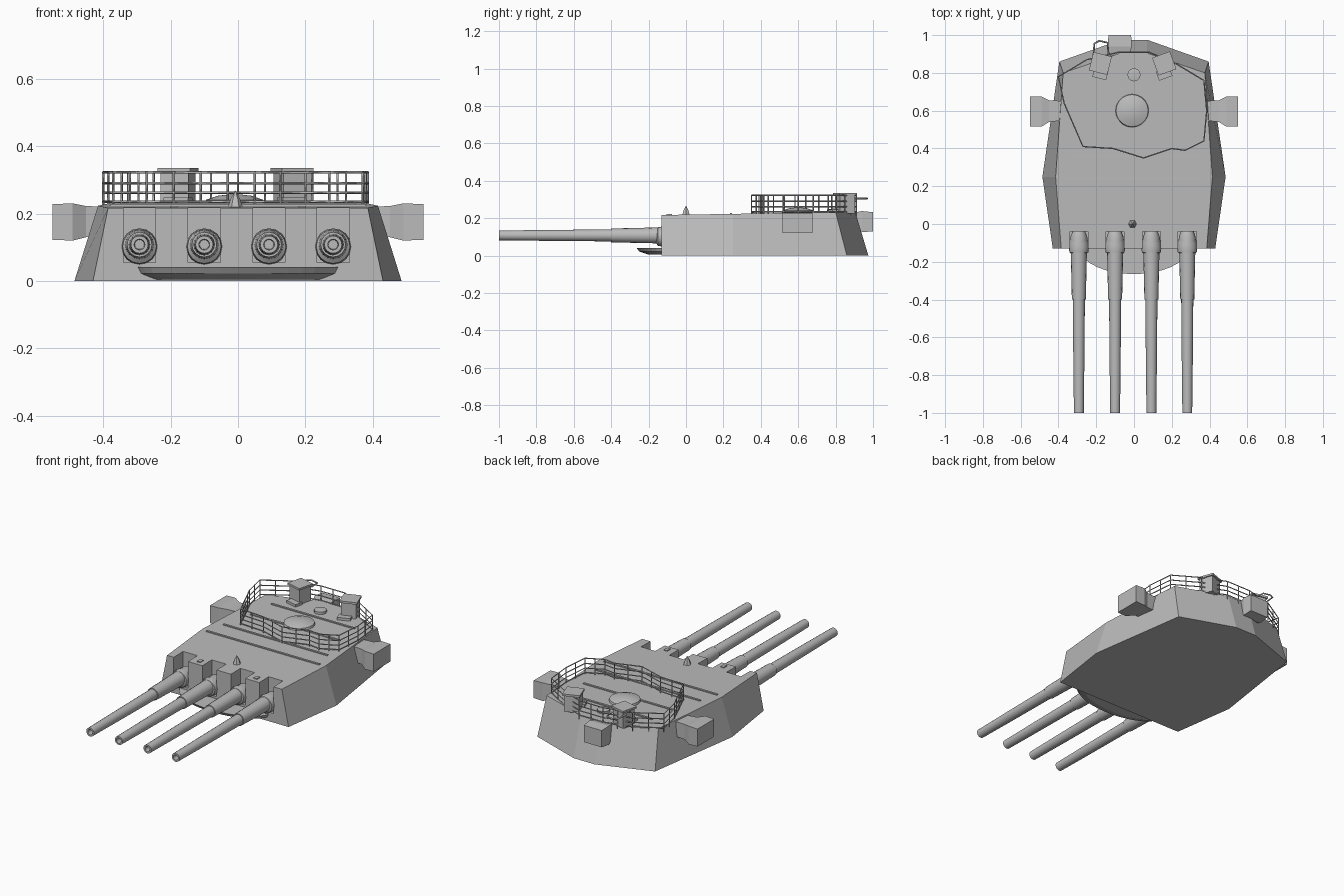
import bpy, bmesh
from math import pi, cos, sin, radians
from mathutils import Vector, Matrix

cube = bpy.data.objects.get("Cube")
if cube:
    bpy.data.objects.remove(cube, do_unlink=True)

grey = bpy.data.materials.new("naval grey")
grey.use_nodes = True
COLOUR = (0.5, 0.5, 0.5, 1)
grey.diffuse_color = COLOUR
grey.node_tree.nodes["Principled BSDF"].inputs["Base Color"].default_value = COLOUR


def finish(name, bm, smooth=False):
    bmesh.ops.recalc_face_normals(bm, faces=bm.faces)
    mesh = bpy.data.meshes.new(name)
    bm.to_mesh(mesh)
    bm.free()
    mesh.materials.append(grey)
    ob = bpy.data.objects.new(name, mesh)
    bpy.context.collection.objects.link(ob)
    if smooth:
        bpy.ops.object.select_all(action='DESELECT')
        ob.select_set(True)
        bpy.context.view_layer.objects.active = ob
        bpy.ops.object.shade_smooth_by_angle(angle=radians(40))
    return ob


def loft(name, *loops):
    """Closed solid through loops of equal length."""
    bm = bmesh.new()
    rings = [[bm.verts.new(p) for p in loop] for loop in loops]
    n = len(rings[0])
    for a, b in zip(rings, rings[1:]):
        for i in range(n):
            j = (i + 1) % n
            bm.faces.new((a[i], a[j], b[j], b[i]))
    bm.faces.new(rings[0])
    bm.faces.new(rings[-1])
    return finish(name, bm)


def box(name, centre, size, turn=0):
    bm = bmesh.new()
    m = Matrix.Translation(centre) @ Matrix.Rotation(turn, 4, 'Z') @ Matrix.Diagonal((*size, 1))
    bmesh.ops.create_cube(bm, size=1, matrix=m)
    return finish(name, bm)


def lathe(name, profile, centre, axis='Z', sides=20):
    """Spin (radius, position) points round the z or y axis."""
    bm = bmesh.new()
    verts = [bm.verts.new((r, 0, h) if axis == 'Z' else (r, h, 0)) for r, h in profile]
    edges = [bm.edges.new(p) for p in zip(verts, verts[1:])]
    bmesh.ops.spin(bm, geom=verts + edges, cent=(0, 0, 0),
                   axis=(0, 0, 1) if axis == 'Z' else (0, 1, 0), angle=2 * pi, steps=sides)
    bmesh.ops.remove_doubles(bm, verts=bm.verts, dist=0.0005)
    bmesh.ops.translate(bm, verts=bm.verts, vec=centre)
    return finish(name, bm, True)


def pipe(name, points, radius=0.004, closed=False):
    curve = bpy.data.curves.new(name, 'CURVE')
    curve.dimensions = '3D'
    curve.bevel_depth = radius
    curve.bevel_resolution = 0
    curve.use_fill_caps = True
    spline = curve.splines.new('POLY')
    spline.points.add(len(points) - 1)
    for sp, p in zip(spline.points, points):
        sp.co = (*p, 1)
    spline.use_cyclic_u = closed
    curve.materials.append(grey)
    ob = bpy.data.objects.new(name, curve)
    bpy.context.collection.objects.link(ob)


def roof_z(y):
    return 0.217 + 0.016 * (y + 0.13)


def both_sides(half):
    return half + [(-x, y) for x, y in reversed(half)]


# Armoured gunhouse with sloping walls
base = both_sides([(0.43, -0.13), (0.485, 0.25), (0.395, 0.86), (0.07, 0.975)])
roof = both_sides([(0.385, -0.13), (0.415, 0.25), (0.375, 0.8), (0.07, 0.905)])
house = loft("gunhouse", [(x, y, 0) for x, y in base],
             [(x, y, roof_z(y)) for x, y in roof])

# Gun ports cut open through the front and roof
GUNS = (-0.292, -0.1, 0.092, 0.282)
GUN_Z = 0.108
for i, x in enumerate(GUNS):
    cutter = box("gun_port_cutter", (x, -0.13, 0.2), (0.096, 0.18, 0.29))
    cutter.hide_render = True
    cutter.hide_set(True)
    cut = house.modifiers.new("gun port", 'BOOLEAN')
    cut.operation = 'DIFFERENCE'
    cut.object = cutter

# Bake the cuts and drop the cutters
mesh = bpy.data.meshes.new_from_object(house.evaluated_get(bpy.context.evaluated_depsgraph_get()))
house.modifiers.clear()
house.data = mesh
for ob in [o for o in bpy.data.objects if o.name.startswith("gun_port_cutter")]:
    bpy.data.objects.remove(ob, do_unlink=True)

# Guns: hollow tapered barrels with rounded roots and a collar
for x in GUNS:
    lathe("gun_barrel", [(0, -0.95), (0.014, -0.95), (0.016, -1), (0.026, -1), (0.029, -0.75),
                         (0.032, -0.4), (0.037, -0.4), (0.043, -0.13), (0.045, -0.07),
                         (0.034, -0.04), (0, -0.025)], (x, 0, GUN_Z), 'Y', 16)
    lathe("gun_collar", [(0.036, -0.16), (0.05, -0.15), (0.054, -0.12), (0.046, -0.08)],
          (x, 0, GUN_Z - 0.006), 'Y', 16)

# Rounded apron plate below the guns
arc = [(cos(a), -sin(a)) for a in (pi * i / 18 for i in range(19))]
loft("front_apron", *[[(c * w, -0.11 + s * d, z) for c, s in arc]
                      for w, d, z in ((0.25, 0.09, 0.005), (0.29, 0.14, 0.022), (0.3, 0.155, 0.042))])

# Rangefinder arms flaring outward on each side
for side in (1, -1):
    loft("rangefinder_arm", *[[(side * x, y0, z0), (side * x, y1, z0), (side * x, y1, z1), (side * x, y0, z1)]
                              for x, y0, y1, z0, z1 in ((0.36, 0.55, 0.65, 0.13, 0.22),
                                                        (0.45, 0.54, 0.655, 0.13, 0.222),
                                                        (0.49, 0.515, 0.675, 0.12, 0.23),
                                                        (0.55, 0.515, 0.675, 0.122, 0.228))])

# Roof fittings: seam strips, low dome, sight hoods
for y, width in ((0.24, 0.76), (0.36, 0.7), (0.55, 0.6), (0.72, 0.56)):
    box("roof_seam", (0, y, roof_z(y)), (width, 0.012, 0.012))
lathe("roof_dome", [(0.088, 0), (0.085, 0.012), (0.05, 0.024), (0, 0.03)], (-0.01, 0.6, roof_z(0.6)))
lathe("front_sight", [(0.022, 0), (0.014, 0.025), (0, 0.05)], (-0.008, 0, roof_z(0)), sides=6)
for x in (-0.19, 0.19):
    box("roof_sight", (x, -0.09, roof_z(-0.09)), (0.022, 0.03, 0.01))
lathe("roof_hatch", [(0.035, 0), (0.035, 0.015), (0, 0.02)], (0, 0.79, roof_z(0.79)), sides=12)

# Twin roof tubs with overhanging caps
for x, turn in ((-0.178, -0.25), (0.16, 0.35)):
    box("tub", (x, 0.85, 0.275), (0.085, 0.085, 0.1), turn)
    box("tub_cap", (x, 0.85, 0.329), (0.1, 0.1, 0.012), turn)
    box("tub_front_step", (x, 0.795, 0.237), (0.075, 0.05, 0.02), turn)
pipe("tub_hoop", [(-0.215, 0.88, 0.305), (-0.21, 0.955, 0.305), (-0.185, 0.97, 0.305),
                  (-0.14, 0.96, 0.305), (-0.135, 0.9, 0.305)], 0.005)

# Sight box on the rear wall
loft("rear_sight_box", *[[(x0, y, z0), (x1, y, z0), (x1, y, z1), (x0, y, z1)]
                         for y, x0, x1, z0, z1 in ((0.87, -0.12, -0.03, 0.14, 0.225),
                                                   (0.94, -0.14, -0.012, 0.125, 0.238),
                                                   (1.0, -0.135, -0.015, 0.13, 0.232))])

# Guard rail round the rear roof
path = [Vector(p) for p in ((-0.4, 0.78), (-0.37, 0.64), (-0.27, 0.41), (-0.11, 0.4), (0.05, 0.35),
                            (0.2, 0.4), (0.27, 0.39), (0.37, 0.44), (0.385, 0.6), (0.37, 0.76),
                            (0.22, 0.85), (0.08, 0.91), (-0.08, 0.91), (-0.25, 0.87))]
for z in (0.235, 0.262, 0.29, 0.322):
    pipe("guard_rail", [(p.x, p.y, z) for p in path], 0.0035, True)
for a, b in zip(path, path[1:] + path[:1]):
    count = max(1, round((b - a).length / 0.07))
    for k in range(count):
        p = a.lerp(b, k / count)
        pipe("rail_post", [(p.x, p.y, 0.21), (p.x, p.y, 0.324)], 0.0035)
